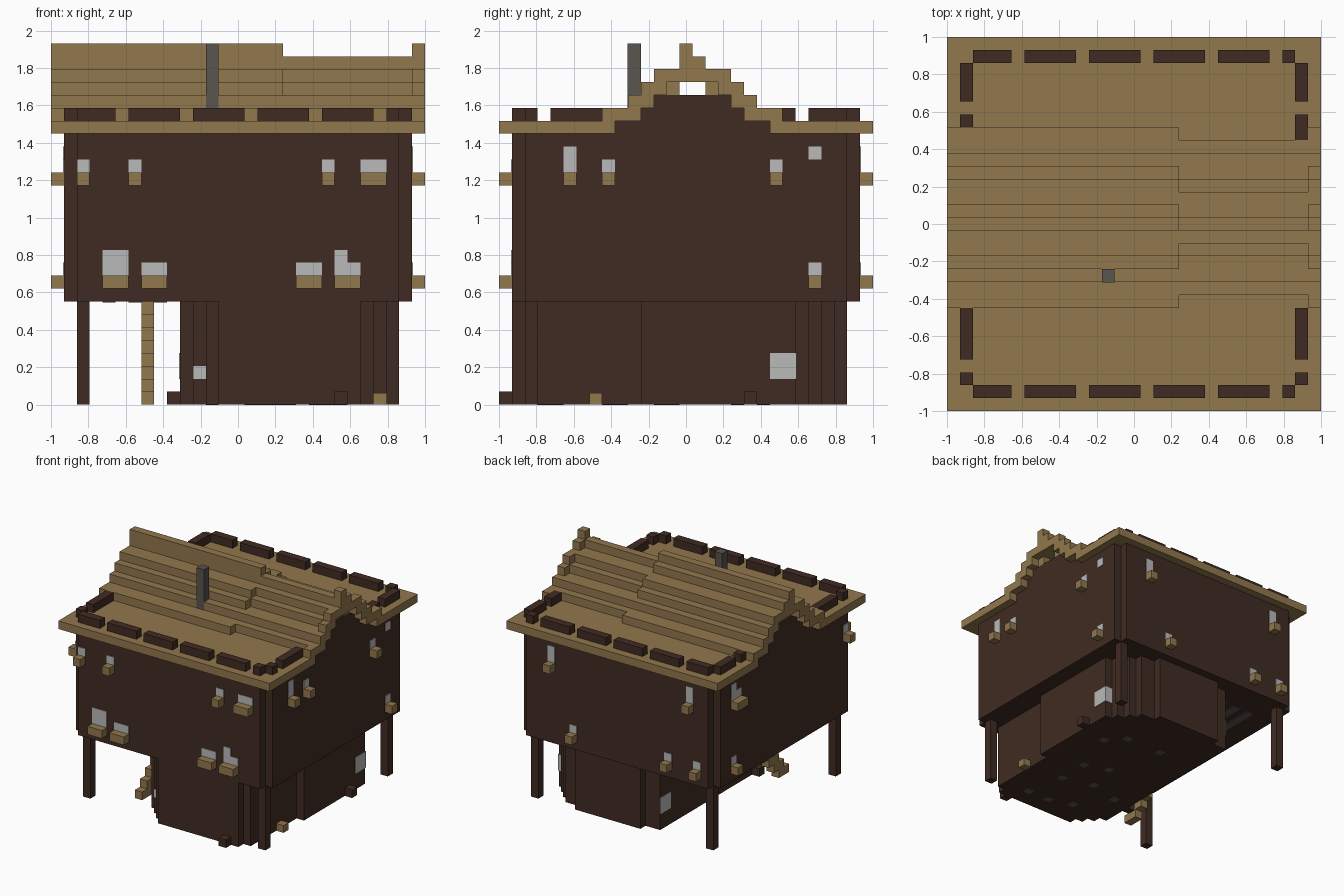
import bpy
import bmesh

cube = bpy.data.objects.get("Cube")
if cube:
    bpy.data.objects.remove(cube, do_unlink=True)

# The whole building sits on a grid of 29 equal blocks per side
GRID = 29
V = 2 / GRID
THIN = 0.08


def material(name, color):
    mat = bpy.data.materials.new(name)
    mat.use_nodes = True
    mat.diffuse_color = (*color, 1)
    bsdf = mat.node_tree.nodes["Principled BSDF"]
    bsdf.inputs["Base Color"].default_value = (*color, 1)
    bsdf.inputs["Roughness"].default_value = 0.9
    return mat


dark_wood = material("dark wood", (0.051, 0.024, 0.016))
tan_wood = material("tan wood", (0.287, 0.188, 0.075))
pale_glass = material("pale glass", (0.48, 0.49, 0.48))
grey_stone = material("grey stone", (0.1, 0.09, 0.078))


def part(name, mat, boxes):
    """One object from boxes given as (x0, x1, y0, y1, z0, z1) in blocks."""
    bm = bmesh.new()
    for x0, x1, y0, y1, z0, z1 in boxes:
        made = bmesh.ops.create_cube(bm, size=1)["verts"]
        for v in made:
            v.co.x = (x1 if v.co.x > 0 else x0) * V - 1
            v.co.y = (y1 if v.co.y > 0 else y0) * V - 1
            v.co.z = (z1 if v.co.z > 0 else z0) * V
    mesh = bpy.data.meshes.new(name)
    bm.to_mesh(mesh)
    bm.free()
    mesh.materials.append(mat)
    obj = bpy.data.objects.new(name, mesh)
    bpy.context.collection.objects.link(obj)
    return obj


# Upper storey with notched corners
FLOOR, EAVE = 8, 21
part("upper_storey", dark_wood, [
    (2, 27, 1, 28, FLOOR, EAVE),
    (1, 28, 2, 27, FLOOR, EAVE),
])

# Corner posts
part("corner_posts", dark_wood,
     [(x, x + 1, y, y + 1, 0, FLOOR) for x in (2, 26) for y in (2, 26)])

# Ground storey: rows from front to back, each with its left and right limit
rows = [
    (1, 2, 13, 24), (2, 3, 12, 25), (3, 4, 11, 25), (4, 11, 10, 25),
    (11, 23, 10, 26), (23, 24, 10, 25), (24, 25, 10, 24),
    (25, 26, 10, 23), (26, 27, 12, 21),
]
part("ground_storey", dark_wood,
     [(x0, x1, y0, y1, 0, FLOOR) for y0, y1, x0, x1 in rows])

# Loose blocks at the foot of the walls
part("foot_blocks", dark_wood, [
    (x, x + 1, y, y + 1, 0, 1) for x, y in ((22, 0), (26, 19), (9, 7))
])
part("foot_step", tan_wood, [(25, 26, 7, 8, 0, 0.9)])

# Staircase climbing under the overhang
part("staircase", tan_wood,
     [(7, 8, k + 5, k + 7, k, k + 1) for k in range(FLOOR)])

# Eave slab, open under the gables
part("eave_slab", tan_wood, [
    (0, GRID, 0, 9, EAVE, EAVE + 1),
    (0, GRID, 21, GRID, EAVE, EAVE + 1),
])

# Gable walls
part("gable", dark_wood, [
    (1, 28, 9 + inset, 21 - inset, EAVE + k, EAVE + k + 1)
    for k, inset in enumerate((0, 2, 3))
])


def roof_courses(x0, x1, courses, ridge):
    """Mirrored stepped courses around the ridge line, then the ridge."""
    boxes = []
    for k, (near, far) in enumerate(courses):
        z = EAVE + 1 + k
        boxes.append((x0, x1, near, far, z, z + 1))
        boxes.append((x0, x1, 30 - far, 30 - near, z, z + 1))
    top = EAVE + 1 + len(courses)
    for k, end in enumerate(ridge):
        boxes.append((x0, x1, 14, end, top + k, top + k + 1))
    return boxes


high = [(8, 11), (10, 12), (11, 13), (12, 15)]
low = [(9, 11), (10, 12), (12, 14), (13, 15)]
part("main_roof", tan_wood, roof_courses(0, 18, high, (16, 15)))
part("low_roof", tan_wood, roof_courses(18, 28, low, (15,)))
part("roof_end", tan_wood, roof_courses(28, GRID, high, (16, 15)))

# Chimney
part("chimney", grey_stone, [(12, 13, 9.97, 11, 23, 28)])

# Parapet blocks around the eaves
spans = [(2, 5), (6, 10), (11, 15), (16, 20), (21, 25), (26, 27)]
parapet = [(a, b, y, y + 1, 22, 23) for a, b in spans for y in (1, 27)]
for x, back_start in ((1, 22), (27, 21)):
    for a, b in ((2, 3), (4, 8), (back_start, 23), (24, 27)):
        parapet.append((x, x + 1, a, b, 22, 23))
part("parapet", dark_wood, parapet)


def on_wall(side, a, w, z, h, depth):
    """A box lying on the outside of one wall of the upper storey."""
    if side == "front":
        return (a, a + w, 1 - depth, 1, z, z + h)
    if side == "back":
        return (a, a + w, 28, 28 + depth, z, z + h)
    if side == "right":
        return (28, 28 + depth, a, a + w, z, z + h)
    return (1 - depth, 1, a, a + w, z, z + h)


# Windows with a sill below: start, width, height for each storey row
LOW, HIGH = 10, 18
windows = {
    ("front", HIGH): [(2, 1, 1), (6, 1, 1), (21, 1, 1), (24, 2, 1)],
    ("front", LOW): [(4, 2, 2), (7, 2, 1), (19, 2, 1), (22, 2, 1)],
    ("right", HIGH): [(5, 1, 2), (8, 1, 1), (21, 1, 1)],
    ("right", LOW): [(24, 1, 1)],
    ("back", HIGH): [(23, 1, 2), (4, 1, 2)],
    ("back", LOW): [(20, 1, 1), (7, 1, 1), (3, 1, 1)],
    ("left", HIGH): [(23, 2, 1), (2, 1, 1)],
    ("left", LOW): [(24, 1, 1)],
}
panes, sills = [], []
for (side, z), items in windows.items():
    for a, w, h in items:
        panes.append(on_wall(side, a, w, z, h, THIN))
        sills.append(on_wall(side, a, w, z - 1, 1, 1))
# Odd panes without their own sill
panes.append(on_wall("front", 22, 1, LOW + 1, 1, THIN))
panes.append(on_wall("right", 24, 1, HIGH + 1, 1, THIN))
panes.append(on_wall("left", 24, 1, HIGH + 1, 1, THIN))
part("window_panes", pale_glass, panes)
part("window_sills", tan_wood, sills)

# Ground storey windows
part("ground_windows", pale_glass, [
    (11, 12, 3 - THIN, 3, 2, 3),
    (25, 26 + THIN, 21, 23 + THIN, 2, 4),
    (10 - THIN, 10, 24, 26, 2, 4),
])

# Stones showing in the underside of the floors
spots = [(22, 18), (20, 20), (15, 20), (20, 12), (17, 13), (12, 8),
         (18, 3), (15, 4), (21, 3), (16, 9), (20, 8)]
part("floor_stones", grey_stone,
     [(x, x + 1, y, y + 1, -0.02, 0) for x, y in spots])
part("overhang_stones", grey_stone,
     [(x, x + 1, 17, 24, FLOOR - THIN, FLOOR) for x in (4, 6, 8)])
